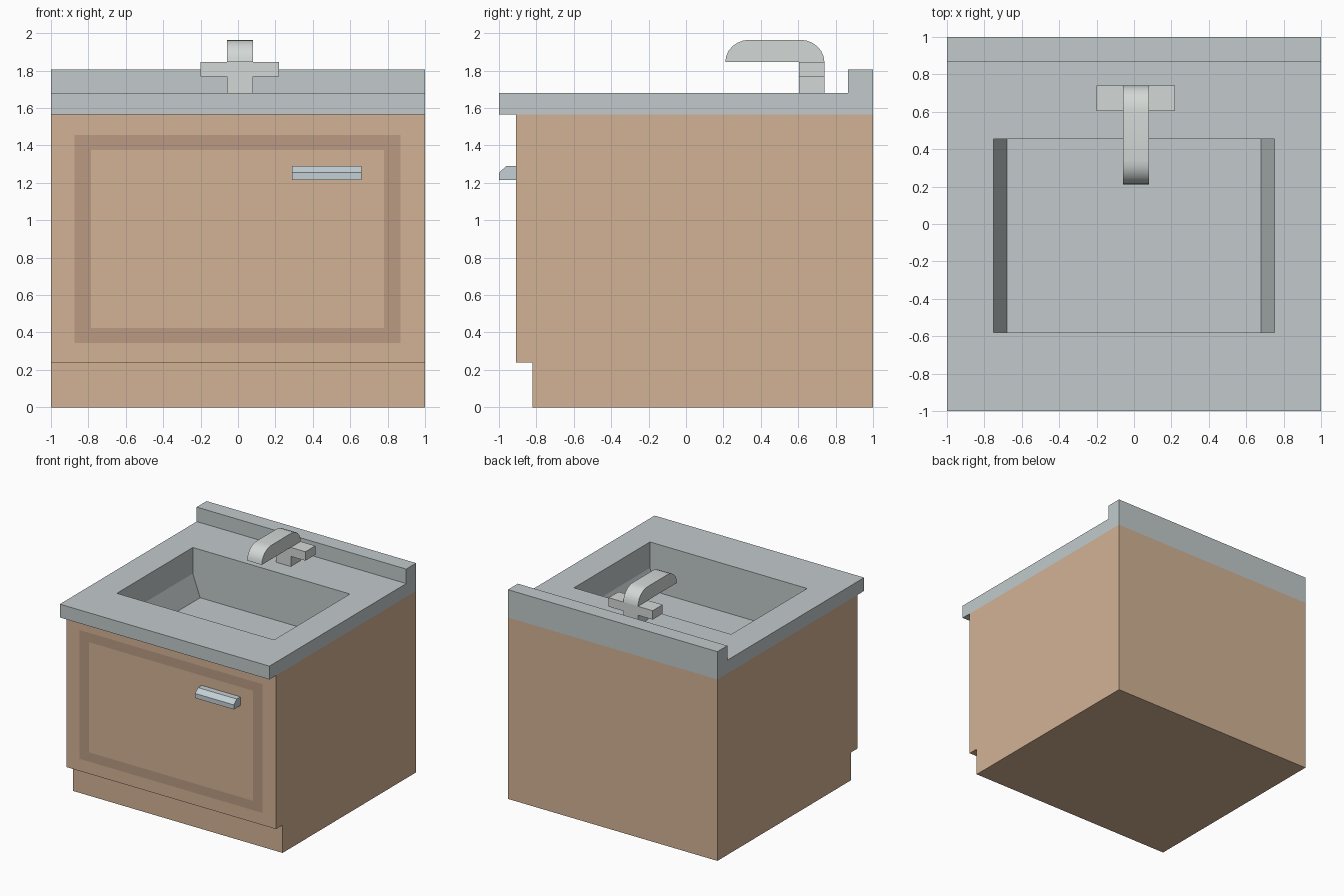
import bpy, bmesh
from math import sin, cos, pi

if "Cube" in bpy.data.objects:
    bpy.data.objects.remove(bpy.data.objects["Cube"])


def material(name, rgb):
    m = bpy.data.materials.new(name)
    m.diffuse_color = (*rgb, 1)
    m.use_nodes = True
    m.node_tree.nodes["Principled BSDF"].inputs["Base Color"].default_value = m.diffuse_color
    return m


WOOD = material("wood", (0.65, 0.45, 0.30))
DARK = material("dark_wood", (0.50, 0.33, 0.225))
STONE = material("counter_grey", (0.54, 0.59, 0.60))
STEEL = material("steel", (0.65, 0.69, 0.67))
PALE = material("handle_steel", (0.55, 0.63, 0.66))


def prism(profile, x0, x1):
    """Extrude a (y, z) profile along x; returns bmesh and its side faces in order."""
    bm = bmesh.new()
    a, b = [[bm.verts.new((x, y, z)) for y, z in profile] for x in (x0, x1)]
    n = len(profile)
    bm.faces.new(a)
    bm.faces.new(b)
    sides = [bm.faces.new((a[i], a[(i + 1) % n], b[(i + 1) % n], b[i])) for i in range(n)]
    bmesh.ops.recalc_face_normals(bm, faces=bm.faces[:])
    return bm, sides


def inset_to(bm, face, lo, hi):
    """Inset a quad and move its new rim to the given bounds; returns the ring."""
    ring = bmesh.ops.inset_region(bm, faces=[face], thickness=0.005, use_even_offset=True)["faces"]
    mid = face.calc_center_median()
    for v in face.verts:
        v.co = [lo[k] if v.co[k] < mid[k] else hi[k] for k in range(3)]
    return ring


def finish(bm, name, *mats, smooth=False):
    bm.normal_update()
    me = bpy.data.meshes.new(name)
    bm.to_mesh(me)
    bm.free()
    ob = bpy.data.objects.new(name, me)
    bpy.context.collection.objects.link(ob)
    for m in mats:
        me.materials.append(m)
    if smooth:
        bpy.ops.object.select_all(action='DESELECT')
        ob.select_set(True)
        bpy.context.view_layer.objects.active = ob
        bpy.ops.object.shade_smooth_by_angle()
    return ob


def box(name, x0, x1, y0, y1, z0, z1, mat):
    finish(prism([(y0, z0), (y0, z1), (y1, z1), (y1, z0)], x0, x1)[0], name, mat)


# Cabinet with toe kick, open under the counter, dark band inlaid in the front
bm, s = prism([(-0.82, 0), (-0.82, 0.24), (-0.91, 0.24), (-0.91, 1.565), (1, 1.565), (1, 0)], -1, 1)
inset_to(bm, s[2], (-0.875, -0.91, 0.345), (0.87, -0.91, 1.455))
for f in inset_to(bm, s[2], (-0.785, -0.91, 0.425), (0.78, -0.91, 1.375)):
    f.material_index = 1
bmesh.ops.delete(bm, geom=[s[3]], context='FACES_ONLY')
finish(bm, "cabinet", WOOD, DARK)

# Countertop with backsplash and sunken basin
bm, s = prism([(-1, 1.565), (-1, 1.68), (0.865, 1.68), (0.865, 1.805),
               (1, 1.805), (1, 1.565), (-0.91, 1.565)], -1, 1)
for half_x, z in ((0.75, 1.68), (0.75, 1.455), (0.68, 1.265)):
    inset_to(bm, s[1], (-half_x, -0.58, z), (half_x, 0.455, z))
bmesh.ops.delete(bm, geom=[s[5]], context='FACES_ONLY')
finish(bm, "countertop", STONE)

# Door handle
bm, _ = prism([(-0.91, 1.215), (-1, 1.215), (-1, 1.255), (-0.96, 1.29), (-0.91, 1.29)], 0.29, 0.66)
finish(bm, "door_handle", PALE)

# Faucet: stem, tap bar and rounded spout
box("faucet_stem", -0.06, 0.08, 0.605, 0.74, 1.68, 1.768, STEEL)
box("faucet_bar", -0.2, 0.22, 0.605, 0.74, 1.768, 1.845, STEEL)
arc = [(0.13 * cos(i * pi / 12), 1.845 + 0.12 * sin(i * pi / 12)) for i in range(7)]
spout = [(0.61 + c, z) for c, z in arc] + [(0.34 - c, z) for c, z in reversed(arc)]
finish(prism(spout, -0.06, 0.08)[0], "faucet_spout", STEEL, smooth=True)
